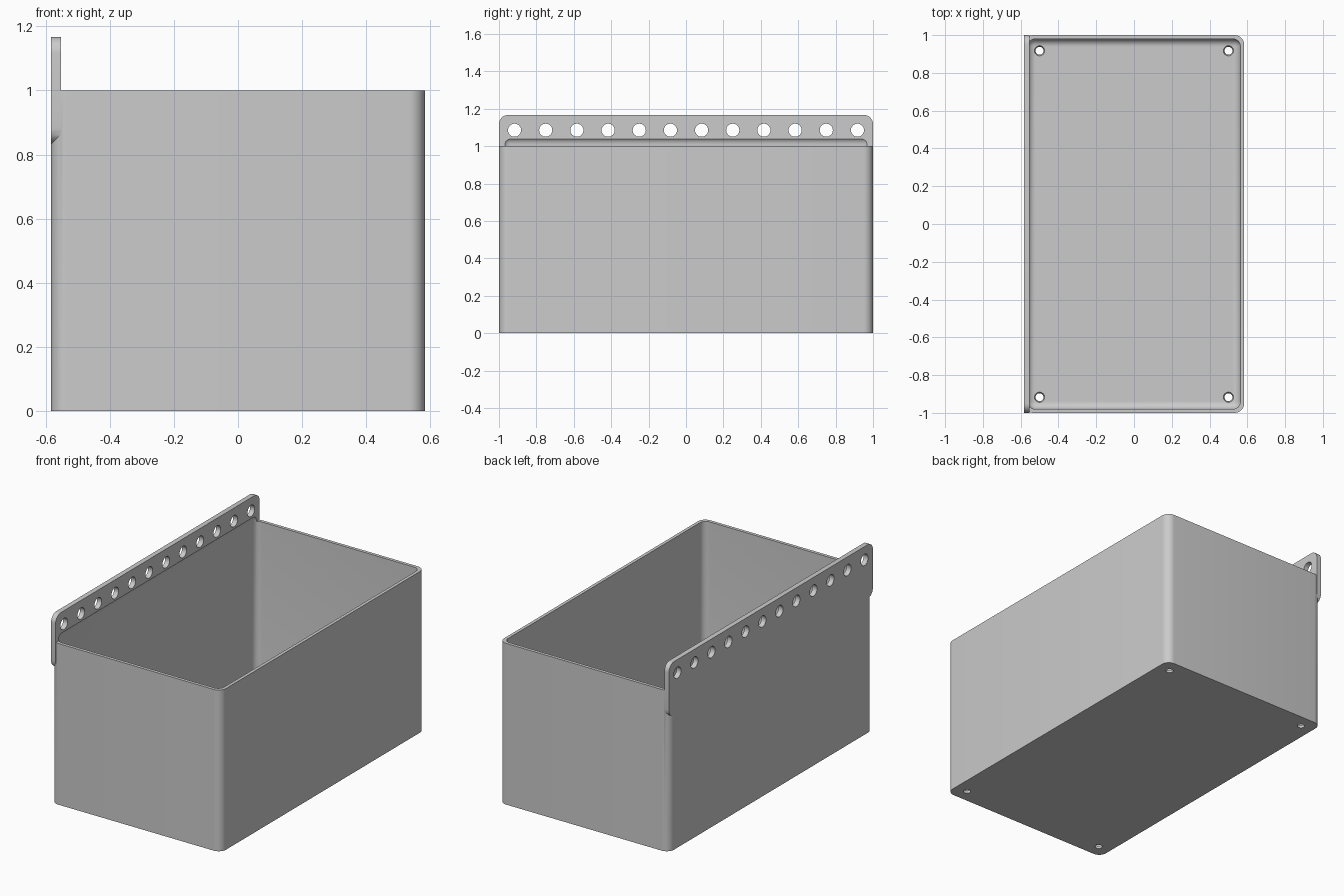
import bpy, bmesh
from mathutils import Matrix, Vector

old = bpy.data.objects.get("Cube")
if old:
    bpy.data.objects.remove(old, do_unlink=True)

grey = bpy.data.materials.new("plain grey")
grey.use_nodes = True
colour = (0.6, 0.6, 0.6, 1)
grey.diffuse_color = colour
grey.node_tree.nodes["Principled BSDF"].inputs["Base Color"].default_value = colour


def finish(name, bm):
    mesh = bpy.data.meshes.new(name)
    bm.to_mesh(mesh)
    bm.free()
    mesh.materials.append(grey)
    ob = bpy.data.objects.new(name, mesh)
    bpy.context.collection.objects.link(ob)
    return ob


def rounded_box(name, low, high, radius, axes, segments=8):
    """Box whose edges parallel to the given axes are rounded."""
    low, high = Vector(low), Vector(high)
    bm = bmesh.new()
    bmesh.ops.create_cube(bm, size=1)
    for v in bm.verts:
        v.co = (low + high) / 2 + v.co * (high - low)
    edges = [e for e in bm.edges
             if any(abs((e.verts[0].co - e.verts[1].co).normalized()[a]) > 0.9 for a in axes)]
    bmesh.ops.bevel(bm, geom=edges, offset=radius, segments=segments,
                    profile=0.5, affect='EDGES')
    return finish(name, bm)


def add_cone(bm, centre, r_low, r_high, depth, turn=None):
    place = Matrix.Translation(centre)
    if turn:
        place = place @ Matrix.Rotation(turn, 4, 'Y')
    bmesh.ops.create_cone(bm, cap_ends=True, segments=32, radius1=r_low,
                          radius2=r_high, depth=depth, matrix=place)


def combine(target, other, operation):
    mod = target.modifiers.new(operation.title(), 'BOOLEAN')
    mod.operation = operation
    mod.solver = 'EXACT'
    mod.object = other
    bpy.context.view_layer.objects.active = target
    bpy.ops.object.modifier_apply(modifier=mod.name)
    bpy.data.objects.remove(other, do_unlink=True)


half_x, wall = 0.583, 0.02

# Outer shell and the hanging plate on its left-hand edge
bin_body = rounded_box("bin_body", (-half_x, -1, 0), (half_x, 1, 1), 0.05, [2])
plate = rounded_box("hanging_plate", (-half_x, -1, 0.833), (-0.552, 1, 1.167), 0.05, [0])
combine(bin_body, plate, 'UNION')

# Hollow interior, undercutting the plate slightly
cavity = rounded_box("cavity_cutter", (wall - half_x, wall - 1, wall),
                     (half_x - wall, 1 - wall, 1.05), 0.04, [0, 1, 2])
combine(bin_body, cavity, 'DIFFERENCE')

# Row of plate holes and four tapered floor holes
bm = bmesh.new()
for i in range(12):
    add_cone(bm, (-0.567, (i - 5.5) / 6, 1.085), 0.035, 0.035, 0.1, 1.5708)
for x in (-0.5, 0.5):
    for y in (-0.917, 0.917):
        add_cone(bm, (x, y, 0.01), 0.018, 0.03, 0.04)
combine(bin_body, finish("hole_cutter", bm), 'DIFFERENCE')

# Smooth rounded corners, crisp edges
bpy.ops.object.select_all(action='DESELECT')
bin_body.select_set(True)
bpy.context.view_layer.objects.active = bin_body
bpy.ops.object.shade_smooth_by_angle(angle=0.52)
